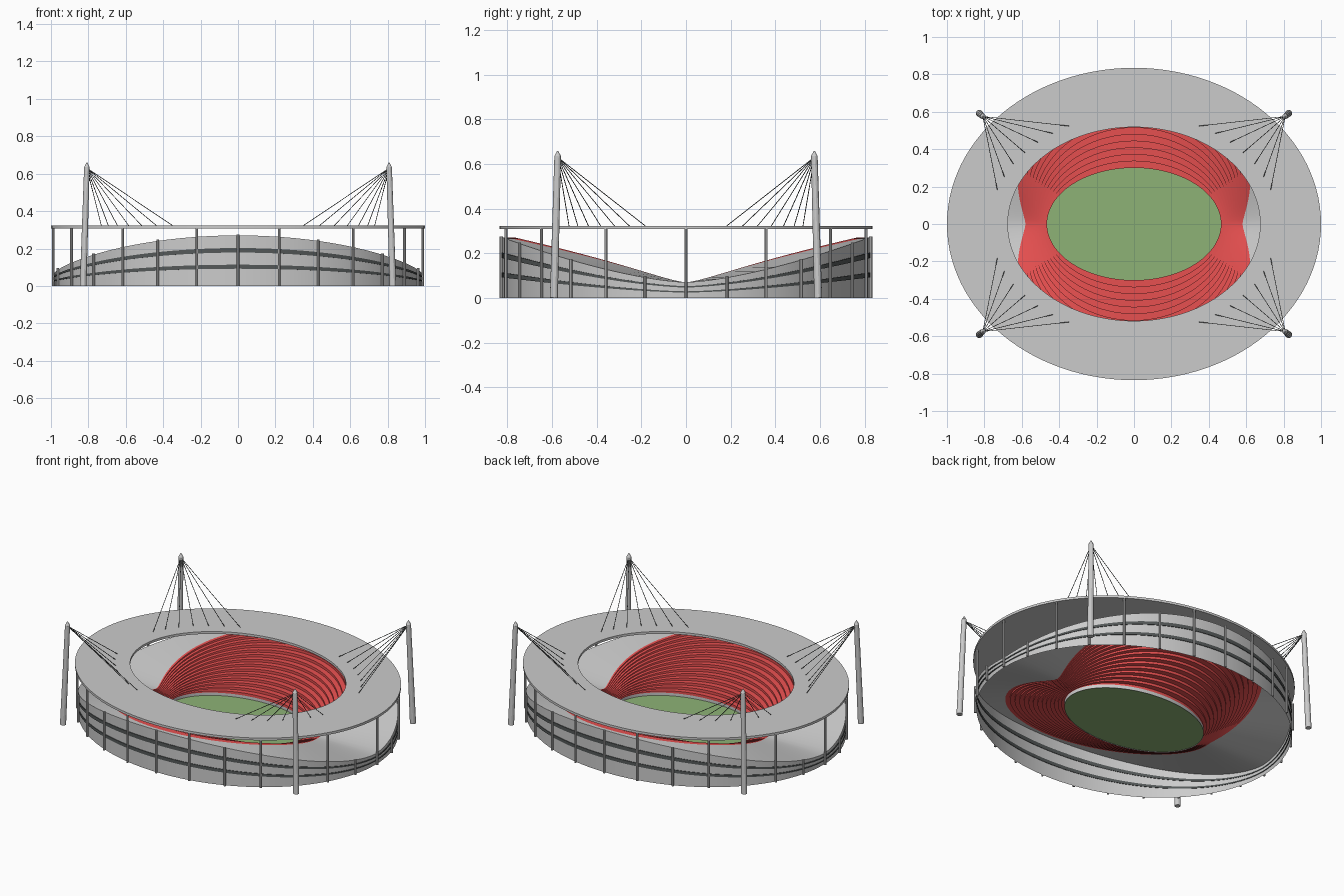
import bpy, bmesh
from math import sin, cos, pi, radians
from mathutils import Vector

if "Cube" in bpy.data.objects:
    bpy.data.objects.remove(bpy.data.objects["Cube"])

SEG = 112      # divisions round the oval
ROWS = 14      # seating rows
PITCH = (0.465, 0.30)
WALL = (0.98, 0.82)


def material(name, r, g, b):
    m = bpy.data.materials.new(name)
    m.diffuse_color = (r, g, b, 1)
    m.use_nodes = True
    m.node_tree.nodes["Principled BSDF"].inputs["Base Color"].default_value = m.diffuse_color
    return m


RED = material("red", 0.80, 0.08, 0.08)
GREEN = material("green", 0.27, 0.45, 0.18)
DARK = material("dark_grey", 0.09, 0.10, 0.10)


def finish(bm, name, mat=None, smooth=True):
    me = bpy.data.meshes.new(name)
    bm.to_mesh(me)
    bm.free()
    ob = bpy.data.objects.new(name, me)
    bpy.context.collection.objects.link(ob)
    if mat:
        me.materials.append(mat)
    if smooth:
        bpy.ops.object.select_all(action='DESELECT')
        ob.select_set(True)
        bpy.context.view_layer.objects.active = ob
        bpy.ops.object.shade_smooth_by_angle(angle=radians(20))
    return ob


def sweep(name, profile, mat=None, closed=False):
    """Oval sweep: profile(t) gives (half_x, half_y, z) points at angle t."""
    bm = bmesh.new()
    rings = []
    for i in range(SEG):
        t = 2 * pi * i / SEG
        rings.append([bm.verts.new((a * cos(t), b * sin(t), z)) for a, b, z in profile(t)])
    n = len(rings[0])
    for i in range(SEG):
        p, q = rings[i], rings[(i + 1) % SEG]
        for k in range(n if closed else n - 1):
            j = (k + 1) % n
            bm.faces.new((p[k], q[k], q[j], p[j]))
    if closed:
        bmesh.ops.recalc_face_normals(bm, faces=bm.faces)
    return finish(bm, name, mat)


def rod(bm, p, q, r1, r2, sides=8):
    p, q = Vector(p), Vector(q)
    d = q - p
    new = bmesh.ops.create_cone(bm, cap_ends=True, segments=sides, radius1=r1,
                                radius2=r2, depth=d.length)["verts"]
    bmesh.ops.rotate(bm, verts=new, matrix=d.to_track_quat('Z', 'Y').to_matrix())
    bmesh.ops.translate(bm, verts=new, vec=(p + q) / 2)


# The bowl dips at both ends and rises along both long sides
def swell(t):
    return abs(sin(t)) ** 1.5


def rim(t):
    return 0.07 + 0.2 * swell(t)


def depth(t):
    return 0.115 + 0.385 * swell(t)


def terraces(t):
    w, z0 = depth(t), 0.03
    dz = (rim(t) - z0) / ROWS
    pts = [(PITCH[0], PITCH[1], z0)]
    for k in range(ROWS):
        for f in (k, k + 1):
            e = w * f / ROWS
            pts.append((PITCH[0] + e, PITCH[1] + e, z0 + dz * (k + 1)))
    return pts


# Seating, concourse deck and outer wall
sweep("seating_terraces", terraces, RED)
sweep("concourse_deck", lambda t: [(PITCH[0] + depth(t), PITCH[1] + depth(t), rim(t)),
                                   (WALL[0], WALL[1], rim(t))])
sweep("outer_wall", lambda t: [(*WALL, rim(t)), (*WALL, 0)])


# Dark window bands following the rim
def band(lo, hi):
    def profile(t):
        i, o = -0.003, 0.004
        return [(WALL[0] + e, WALL[1] + e, rim(t) * f)
                for e, f in ((i, lo), (o, lo), (o, hi), (i, hi))]
    return profile


for n, (lo, hi) in enumerate(((0.34, 0.42), (0.66, 0.75))):
    sweep(f"window_band_{n + 1}", band(lo, hi), DARK, closed=True)

# Pitch and its kerb
bm = bmesh.new()
bm.faces.new([bm.verts.new((PITCH[0] * cos(2 * pi * i / SEG), PITCH[1] * sin(2 * pi * i / SEG), 0.012))
              for i in range(SEG)])
finish(bm, "pitch", GREEN, smooth=False)
sweep("pitch_kerb", lambda t: [(PITCH[0], PITCH[1], 0.03), (PITCH[0], PITCH[1], 0.008)])

# Flat ring roof
sweep("roof_ring", lambda t: [(1.0, 0.835, 0.308), (1.0, 0.835, 0.323),
                              (0.675, 0.518, 0.323), (0.675, 0.518, 0.308)], closed=True)

# Columns: every second one carries the roof, the rest stop at the rim
bm = bmesh.new()
for i in range(28):
    t = 2 * pi * i / 28
    x, y = 0.988 * cos(t), 0.828 * sin(t)
    top = 0.31 if i % 2 == 0 else rim(t) + 0.006
    rod(bm, (x, y, 0), (x, y, top), 0.007, 0.007)
finish(bm, "facade_columns")

# Four leaning masts with fans of stay cables
masts, cables = bmesh.new(), bmesh.new()
for sx in (-1, 1):
    for sy in (-1, 1):
        foot = Vector((sx * 0.828, sy * 0.592, 0))
        head = Vector((sx * 0.808, sy * 0.575, 0.635))
        tip = head + Vector((0, 0, 0.024))
        rod(masts, foot, head, 0.018, 0.015, 12)
        rod(masts, head, tip, 0.015, 0.002, 12)
        for k in range(7):
            a = radians(18 + 45 * k / 6)
            end = (sx * 0.768 * cos(a), sy * 0.588 * sin(a), 0.322)
            rod(cables, head - Vector((0, 0, 0.005)), end, 0.0018, 0.0018, 6)
finish(masts, "masts")
finish(cables, "stay_cables", DARK)
